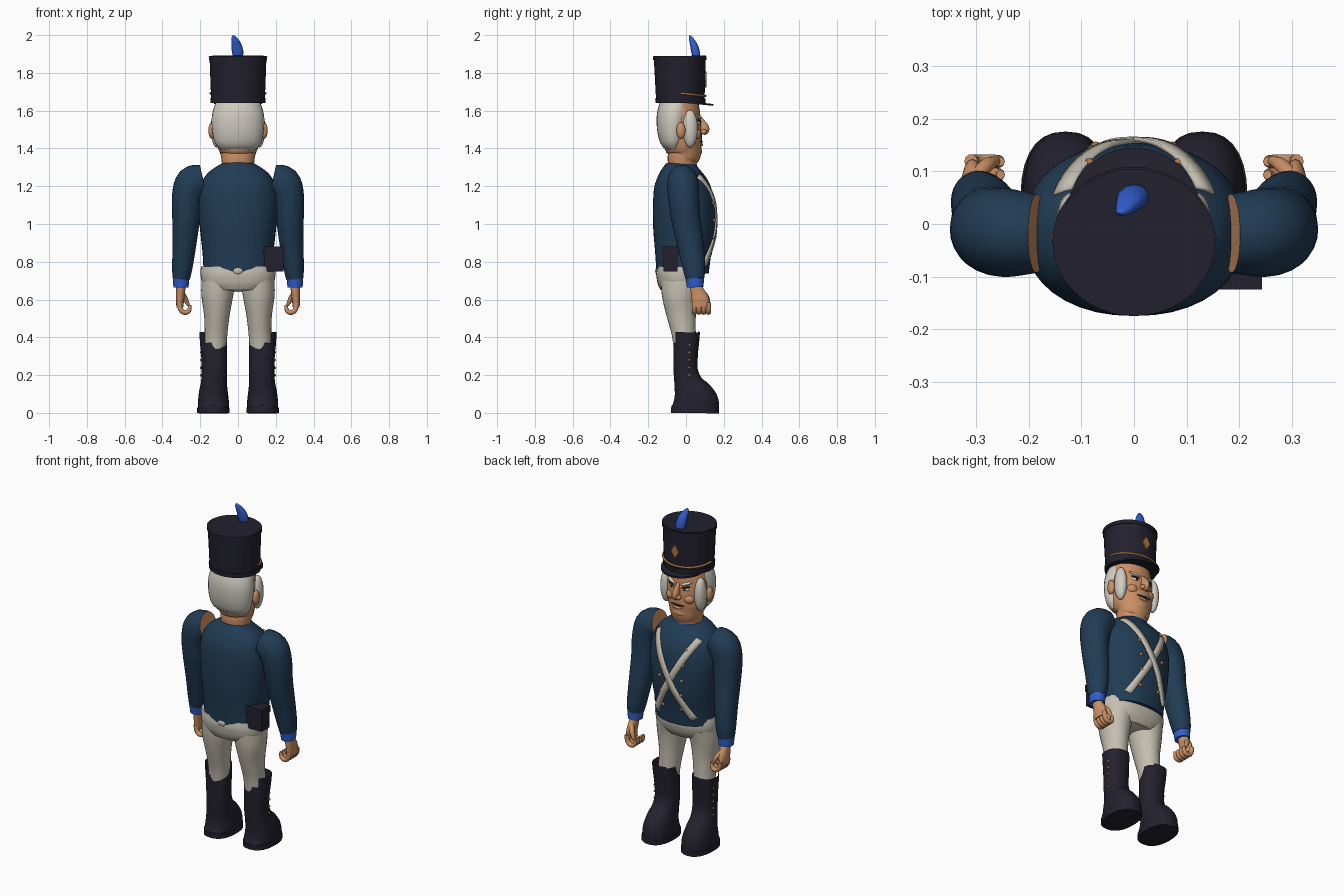
import bpy, bmesh, math
from mathutils import Vector, Matrix

if "Cube" in bpy.data.objects:
    bpy.data.objects.remove(bpy.data.objects["Cube"])


def material(name, rgb):
    m = bpy.data.materials.new(name)
    m.use_nodes = True
    m.diffuse_color = (*rgb, 1)
    node = m.node_tree.nodes["Principled BSDF"]
    node.inputs["Base Color"].default_value = (*rgb, 1)
    node.inputs["Roughness"].default_value = 0.8
    return m


NAVY = material("navy cloth", (0.015, 0.045, 0.09))
BLACK = material("black leather", (0.016, 0.015, 0.027))
BLUE = material("bright blue", (0.03, 0.11, 0.6))
SKIN = material("skin", (0.6, 0.28, 0.13))
HAIR = material("grey hair", (0.63, 0.6, 0.53))
CREAM = material("cream cloth", (0.56, 0.52, 0.44))
BRASS = material("brass", (0.42, 0.18, 0.06))
DARK = material("dark line", (0.02, 0.012, 0.01))


def finish(name, bm, *mats, angle=45):
    bmesh.ops.recalc_face_normals(bm, faces=bm.faces)
    me = bpy.data.meshes.new(name)
    bm.to_mesh(me)
    bm.free()
    for m in mats:
        me.materials.append(m)
    me.shade_smooth()
    me.set_sharp_from_angle(angle=math.radians(angle))
    ob = bpy.data.objects.new(name, me)
    bpy.context.collection.objects.link(ob)
    return ob


def dense(secs, k=4):
    """Catmull-Rom interpolation of sections."""
    s = [Vector(p) for p in secs]
    out = []
    for i in range(len(s) - 1):
        a, b, c, d = s[max(i - 1, 0)], s[i], s[i + 1], s[min(i + 2, len(s) - 1)]
        for j in range(k):
            t = j / k
            out.append(b + t * (c - a) / 2 + t * t * (a - 2.5 * b + 2 * c - d / 2)
                       + t ** 3 * (1.5 * (b - c) + (d - a) / 2))
    return out + [s[-1]]


def power(c, p):
    return math.copysign(abs(c) ** (2 / p), c)


def loft(name, secs, mat, side=1, n=28, p=2.0, k=4, start_mat=None, cut=None):
    """Skin over sections (x, y, z, radius across, radius deep)."""
    s = dense([(q[0] * side, *q[1:]) for q in secs], k)
    bm = bmesh.new()
    rings = []
    for i, q in enumerate(s):
        t = (s[min(i + 1, len(s) - 1)] - s[max(i - 1, 0)]).to_tuple()
        t = Vector(t[:3]).normalized()
        u = Vector((0, 1, 0)).cross(t).normalized()
        v = t.cross(u)
        ring = []
        for j in range(n):
            a = math.tau * j / n
            ring.append(bm.verts.new(Vector(q[:3]) + u * max(q[3], .001) * power(math.cos(a), p)
                                     + v * max(q[4], .001) * power(math.sin(a), p)))
        rings.append(ring)
    for r, w in zip(rings, rings[1:]):
        for j in range(n):
            h = (j + 1) % n
            bm.faces.new((r[j], r[h], w[h], w[j]))
    first = bm.faces.new(rings[0][::-1])
    bm.faces.new(rings[-1])
    if start_mat:
        first.material_index = 1
    if cut:
        gone = [f for f in bm.faces if cut(f.calc_center_median())]
        bmesh.ops.delete(bm, geom=gone, context="FACES")
    return finish(name, bm, mat, *([start_mat] if start_mat else []))


def blob(name, loc, size, mat, tilt=0, turn=0):
    bm = bmesh.new()
    m = (Matrix.Translation(loc) @ Matrix.Rotation(turn, 4, "Z")
         @ Matrix.Rotation(tilt, 4, "Y") @ Matrix.Diagonal((*size, 1)))
    bmesh.ops.create_uvsphere(bm, u_segments=18, v_segments=10, radius=1, matrix=m)
    return finish(name, bm, mat)


# Coat body and collar
TORSO = [(0, -.018, .74, .182, .138), (0, -.015, .85, .188, .149), (0, -.01, .96, .2, .163),
         (0, -.012, 1.1, .212, .163), (0, -.022, 1.2, .2, .148), (0, -.025, 1.27, .16, .115),
         (0, -.022, 1.318, .09, .078)]
P = 2.2
loft("coat", TORSO, NAVY, p=P, n=40)
loft("collar", [(0, -.018, 1.265, .098, .085), (0, -.018, 1.3, .086, .077),
                (0, -.018, 1.33, .082, .073)], BLUE)


def chest_y(x, z):
    """Depth of the chest surface."""
    s = dense(TORSO)
    for a, b in zip(s, s[1:]):
        if a[2] <= z <= b[2]:
            q = a.lerp(b, (z - a[2]) / (b[2] - a[2]))
            return q[1] + q[4] * max(0, 1 - (abs(x) / q[3]) ** P) ** (1 / P)


# Crossed chest straps
for side, label in ((1, "left"), (-1, "right")):
    bm = bmesh.new()
    rows = []
    steps = 24
    for i in range(steps + 1):
        t = i / steps
        x, z = side * (.135 - .26 * t), 1.255 - .47 * t
        row = []
        for w in (-.019, 0, .019):
            px, pz = x + w * .87, z - side * w * .48
            row.append(bm.verts.new((px, chest_y(px, pz) + (.007 if side > 0 else .004), pz)))
        rows.append(row)
    for r, w in zip(rows, rows[1:]):
        for j in range(2):
            bm.faces.new((r[j], r[j + 1], w[j + 1], w[j]))
    strap = finish(f"strap_{label}", bm, CREAM)
    mod = strap.modifiers.new("thickness", "SOLIDIFY")
    mod.thickness, mod.offset = .009, 0
    # Coat buttons
    for i in range(5):
        x, z = side * (.085 - .006 * i), 1.2 - .09 * i
        blob(f"coat_button_{label}_{i}", (x, chest_y(x, z), z), (.01, .01, .01), BRASS)

# Trousers
loft("hips", [(0, -.035, .645, .13, .1), (0, -.033, .68, .185, .118), (0, -.03, .73, .198, .128),
              (0, -.03, .775, .196, .122)], CREAM, p=2.4)
blob("back_tab", (0, -.155, .752), (.025, .008, .018), CREAM)

for s, label in ((1, "left"), (-1, "right")):
    loft(f"leg_{label}", [(.105, -.03, .7, .088, .105), (.11, -.033, .62, .084, .094),
                          (.112, -.025, .52, .068, .078), (.116, -.012, .42, .06, .064),
                          (.12, -.006, .33, .058, .058)], CREAM, s)
    # Boots, notched at the back of the shaft
    loft(f"boot_{label}", [(.13, .048, .0, .083, .126), (.13, .048, .055, .082, .125),
                           (.13, .034, .105, .077, .104), (.127, .012, .16, .069, .076),
                           (.125, -.002, .23, .067, .064), (.127, -.001, .32, .069, .065),
                           (.13, .002, .37, .071, .067), (.133, .004, .43, .072, .07)],
         BLACK, s, p=2.3, n=32,
         cut=lambda c, s=s: c.z > .37 and (c.z > .425 or (c.y < -.03 and s * c.x < .175)))
    loft(f"sole_{label}", [(.13, .048, 0, .086, .128), (.13, .048, .028, .086, .128)], BLACK, s, p=2.4, k=1)
    for i in range(5):
        blob(f"boot_button_{label}_{i}", (s * .195, .018, .2 + .04 * i), (.006, .007, .007), BRASS)

    # Sleeves with an open shoulder end, cuffs
    loft(f"sleeve_{label}", [(.185, -.018, 1.235, .08, .075), (.24, -.017, 1.215, .092, .084),
                             (.268, -.012, 1.14, .082, .082), (.275, .0, 1.02, .073, .076),
                             (.284, .024, .89, .063, .07), (.295, .042, .77, .054, .06),
                             (.301, .047, .71, .046, .05)], NAVY, s, start_mat=SKIN)
    loft(f"cuff_{label}", [(.301, .046, .725, .045, .05), (.302, .049, .665, .04, .044)], BLUE, s, k=1)
    # Hands with curled fingers
    loft(f"hand_{label}", [(.302, .05, .68, .026, .03), (.304, .06, .645, .024, .036),
                           (.307, .075, .6, .022, .046), (.308, .08, .56, .018, .044)], SKIN, s, n=16)
    for i in range(4):
        y = .044 + .025 * i
        loft(f"finger_{label}_{i}", [(.31, y, .585, .013, .014), (.305, y, .55, .013, .014),
                                     (.285, y, .532, .013, .014), (.26, y, .54, .012, .013),
                                     (.254, y, .572, .008, .009)], SKIN, s, n=10, k=3)
    loft(f"thumb_{label}", [(.3, .09, .635, .015, .015), (.28, .112, .605, .014, .014),
                            (.262, .12, .57, .008, .009)], SKIN, s, n=10)

    # Ears, sideburns, brows and eyes
    blob(f"ear_{label}", (s * .139, -.027, 1.495), (.018, .024, .044), SKIN)
    blob(f"sideburn_{label}", (s * .113, .022, 1.505), (.032, .04, .1), HAIR)
    blob(f"eye_{label}", (s * .046, .064, 1.535), (.021, .012, .011), HAIR, 0, -s * .35)
    blob(f"pupil_{label}", (s * .043, .073, 1.535), (.008, .006, .009), DARK)
    blob(f"eyelid_{label}", (s * .046, .066, 1.547), (.026, .013, .005), DARK, -s * .2, -s * .35)
    blob(f"brow_{label}", (s * .05, .066, 1.569), (.034, .014, .008), HAIR, -s * .3, -s * .4)
    blob(f"cheek_{label}", (s * .055, .05, 1.475), (.035, .03, .03), SKIN)
    blob(f"nostril_{label}", (s * .016, .093, 1.488), (.015, .018, .014), SKIN)

# Head, nose, mouth and hair
loft("head", [(0, -.02, 1.29, .082, .072), (0, -.018, 1.345, .088, .08), (0, -.008, 1.375, .095, .088),
              (0, -.015, 1.42, .112, .1), (0, -.022, 1.5, .122, .104), (0, -.025, 1.58, .12, .1),
              (0, -.03, 1.66, .11, .092)], SKIN)
loft("nose", [(0, .06, 1.568, .01, .014), (0, .078, 1.535, .014, .025),
              (0, .094, 1.5, .019, .031), (0, .085, 1.478, .012, .016)], SKIN, n=14)
blob("chin", (0, .06, 1.385), (.045, .025, .026), SKIN)
blob("lower_lip", (0, .081, 1.42), (.03, .01, .008), SKIN)
blob("mouth", (0, .078, 1.436), (.045, .011, .006), DARK)
loft("hair", [(0, -.062, 1.395, .095, .035), (0, -.068, 1.43, .122, .066), (0, -.07, 1.49, .136, .082),
              (0, -.066, 1.56, .139, .09), (0, -.055, 1.61, .13, .09), (0, -.045, 1.65, .115, .085)], HAIR)

# Tall hat with rims, peak, cord, badge and feather
loft("hat", [(0, -.03, 1.65, .142, .128), (0, -.033, 1.89, .151, .138)], BLACK, n=40, k=1)
loft("hat_rim", [(0, -.03, 1.64, .146, .132), (0, -.03, 1.665, .147, .133)], BLACK, n=40, k=1)
loft("hat_top_rim", [(0, -.033, 1.868, .154, .141), (0, -.033, 1.888, .155, .142)], BLACK, n=40, k=1)
peak = loft("hat_peak", [(0, .015, -.005, .128, .13), (0, .015, .005, .128, .13)], BLACK, n=40, k=1)
peak.location.z = 1.645
peak.rotation_euler.x = -.1

cord = bpy.data.curves.new("hat_cord", "CURVE")
cord.dimensions = "3D"
cord.bevel_depth = .006
cord.bevel_resolution = 2
line = cord.splines.new("POLY")
line.points.add(20)
for i, pt in enumerate(line.points):
    a = math.pi * i / 20
    pt.co = (.146 * math.cos(a), -.03 + .133 * math.sin(a), 1.692 - .014 * math.sin(a), 1)
cord.materials.append(BRASS)
bpy.context.collection.objects.link(bpy.data.objects.new("hat_cord", cord))

bm = bmesh.new()
bmesh.ops.create_cone(bm, cap_ends=True, segments=4, radius1=1, radius2=1, depth=1,
                      matrix=Matrix.Translation((0, .103, 1.765)) @ Matrix.Diagonal((.026, .009, .042, 1))
                      @ Matrix.Rotation(math.pi / 2, 4, "X"))
finish("hat_badge", bm, BRASS, angle=20)
loft("feather", [(.008, .062, 1.86, .012, .012), (.0, .053, 1.9, .029, .022),
                 (-.008, .042, 1.945, .027, .02), (-.022, .025, 1.985, .014, .01),
                 (-.027, .02, 2.0, .001, .001)], BLUE, n=12)

# Belt pouch with flap
for name, size, loc in (("pouch", (.1, .075, .125), (.19, -.082, .812)),
                        ("pouch_flap", (.108, .085, .04), (.19, -.082, .862))):
    bm = bmesh.new()
    bmesh.ops.create_cube(bm, size=1, matrix=Matrix.Translation(loc) @ Matrix.Diagonal((*size, 1)))
    finish(name, bm, BLACK, angle=30)
